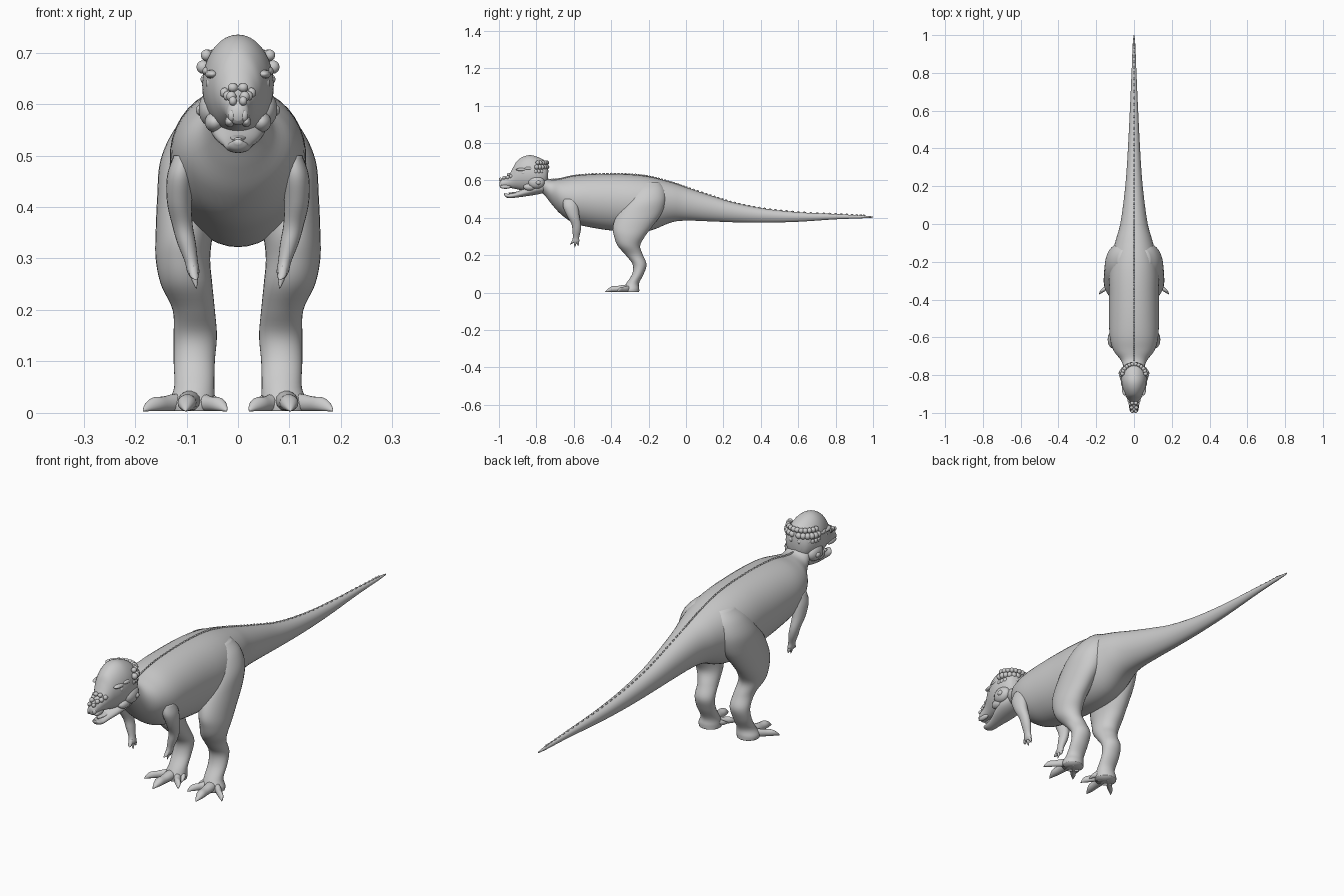
import bpy, bmesh, math
from mathutils import Vector, Matrix


def sample(st, steps):
    """Smooth Catmull-Rom interpolation through tuples."""
    P = [Vector(s) for s in st]
    out = []
    for i in range(len(P) - 1):
        a, b, c, d = P[max(i - 1, 0)], P[i], P[i + 1], P[min(i + 2, len(P) - 1)]
        for k in range(steps):
            t = k / steps
            out.append(0.5 * (2 * b + (c - a) * t + (2 * a - 5 * b + 4 * c - d) * t * t
                              + (3 * b - a - 3 * c + d) * t ** 3))
    return out + [P[-1]]


def finish(name, bm, mirror=False):
    bmesh.ops.recalc_face_normals(bm, faces=bm.faces)
    for f in bm.faces:
        f.smooth = True
    me = bpy.data.meshes.new(name)
    bm.to_mesh(me)
    bm.free()
    ob = bpy.data.objects.new(name, me)
    bpy.context.collection.objects.link(ob)
    if mirror:
        ob.modifiers.new("Mirror", 'MIRROR').use_clip = False
    return ob


def loft(bm, st, axis, n=28, steps=5, egg=0.0):
    """Elliptical rings; station = (position along axis, centre a, centre b, radius a, radius b)."""
    rings = []
    for t, a, b, ra, rb in sample(st, steps):
        ra, rb = max(ra, .0008), max(rb, .0008)
        ring = []
        for k in range(n):
            u = math.tau * k / n
            p = a + ra * math.cos(u) * (1 + egg * math.sin(u))
            q = b + rb * math.sin(u)
            ring.append(bm.verts.new((p, t, q) if axis == 'Y' else (p, q, t)))
        rings.append(ring)
    for r, s in zip(rings, rings[1:]):
        for k in range(n):
            bm.faces.new((r[k], r[(k + 1) % n], s[(k + 1) % n], s[k]))
    bm.faces.new(rings[0])
    bm.faces.new(rings[-1])


def lofted(name, st, axis, mirror=False, **kw):
    bm = bmesh.new()
    loft(bm, st, axis, **kw)
    return finish(name, bm, mirror)


def balls(name, items, mirror=True):
    """Ellipsoids: (x, y, z, rx, ry, rz)."""
    bm = bmesh.new()
    for x, y, z, rx, ry, rz in items:
        m = Matrix.Translation((x, y, z)) @ Matrix.Diagonal((rx, ry, rz, 1))
        bmesh.ops.create_uvsphere(bm, u_segments=14, v_segments=9, radius=1, matrix=m)
    return finish(name, bm, mirror)


# Body, neck and tail: y, top z, bottom z, half width
outline = [(-.80, .66, .55, .045), (-.76, .625, .525, .054), (-.72, .603, .475, .07),
           (-.67, .608, .42, .108), (-.60, .624, .372, .128), (-.50, .633, .347, .132),
           (-.38, .635, .33, .132), (-.27, .63, .322, .132), (-.18, .617, .335, .122),
           (-.08, .59, .375, .095), (0, .563, .385, .073), (.13, .52, .381, .054),
           (.26, .48, .376, .041), (.42, .449, .374, .031), (.6, .43, .379, .022),
           (.8, .42, .392, .013), (.95, .412, .398, .007), (1, .407, .401, .002)]
lofted("body_and_tail", [(y, 0, (t + b) / 2, w, (t - b) / 2) for y, t, b, w in outline],
       'Y', n=40, egg=.06)

# Row of small scales along the spine
bm = bmesh.new()
for y, t, b, w in sample(outline[2:-1], 6):
    m = Matrix.Translation((0, y, t)) @ Matrix.Diagonal((.35, 1, .7, 1))
    bmesh.ops.create_icosphere(bm, subdivisions=1, radius=.009, matrix=m)
finish("spine_scales", bm)

# Skull with domed crown: y, top, bottom, half width
skull = [(-.737, .67, .60, .03), (-.75, .70, .57, .052), (-.785, .722, .547, .067),
         (-.83, .735, .54, .069), (-.87, .727, .545, .061), (-.905, .702, .553, .047),
         (-.925, .668, .557, .037), (-.945, .632, .56, .029), (-.97, .614, .56, .024),
         (-.988, .607, .56, .02), (-.997, .592, .568, .011)]
lofted("skull", [(y, 0, (t + b) / 2, w, (t - b) / 2) for y, t, b, w in skull], 'Y', n=36)

# Open lower jaw
lofted("lower_jaw", [(-.75, 0, .565, .045, .03), (-.80, 0, .557, .055, .033),
                     (-.85, 0, .541, .047, .025), (-.90, 0, .525, .031, .016),
                     (-.94, 0, .517, .024, .012), (-.962, 0, .52, .018, .01),
                     (-.972, 0, .527, .007, .005)], 'Y')
lofted("tongue", [(-.86, 0, .54, .02, .006), (-.92, 0, .533, .014, .005),
                  (-.95, 0, .532, .006, .003)], 'Y', n=12)

# Cheeks, brows, eyes and beak edge
balls("cheeks", [(.053, -.80, .59, .024, .045, .034), (.07, -.79, .588, .012, .014, .012),
                 (.045, -.835, .565, .02, .035, .02)])
balls("brow_ridges", [(.05, -.875, .658, .014, .034, .009), (.055, -.84, .664, .015, .025, .01)])
balls("eyes", [(.052, -.868, .64, .011, .014, .012)])
balls("beak_edges", [(.016, -.965, .566, .01, .03, .011), (.012, -.99, .578, .008, .008, .012)])

# Bony knobs around the back of the dome
knobs = []
for row, (z, r) in enumerate(((.695, .011), (.672, .013), (.648, .011))):
    for k in range(6):
        a = math.radians(8 + 15 * k + 5 * row)
        w = .062 + .006 * (row == 1)
        knobs.append((w * math.sin(a), -.80 + .058 * math.cos(a), z, r, r, r))
balls("crown_knobs", knobs)

# Knobs on the snout
balls("snout_knobs", [(.01, -.992, .606, .008, .009, .009), (.013, -.972, .615, .01, .01, .01),
                      (.019, -.953, .616, .01, .01, .01), (.01, -.948, .632, .01, .01, .009),
                      (.026, -.935, .622, .009, .01, .01)])

# Hind legs
lofted("hind_legs", [(.59, .055, -.19, .03, .05), (.55, .066, -.197, .058, .085),
                     (.49, .082, -.215, .069, .108), (.42, .095, -.25, .062, .118),
                     (.35, .104, -.287, .056, .104), (.30, .107, -.302, .053, .082),
                     (.25, .1, -.305, .05, .06), (.20, .086, -.276, .041, .046),
                     (.15, .083, -.248, .042, .037), (.10, .085, -.257, .04, .031),
                     (.05, .085, -.285, .039, .034), (.02, .09, -.293, .046, .043),
                     (.004, .09, -.293, .045, .043)], 'Z', mirror=True, n=32)

# Toes with pointed claws
bm = bmesh.new()
for tx, ty, r in ((.022, -.375, .019), (.102, -.432, .022), (.184, -.372, .019)):
    st = []
    for f, s in ((0, 1), (.3, 1), (.55, .85), (.75, .8), (.9, .45), (1, .05)):
        h = r * s * .9
        st.append((-.285 + (ty + .285) * f, .092 + (tx - .092) * f, .003 + h, r * s, h))
    loft(bm, st, 'Y', n=14, steps=4)
loft(bm, [(-.29, .06, .025, .014, .014), (-.31, .045, .02, .011, .011),
          (-.335, .036, .012, .002, .002)], 'Y', n=12)
finish("toes", bm, True)

# Arms
lofted("arms", [(.50, .105, -.62, .02, .035), (.46, .112, -.617, .026, .041),
                (.41, .114, -.603, .024, .033), (.365, .108, -.587, .02, .025),
                (.33, .1, -.585, .018, .022), (.295, .091, -.588, .013, .017),
                (.275, .087, -.59, .012, .02), (.265, .086, -.591, .008, .014)],
       'Z', mirror=True, n=20)

# Fingers
bm = bmesh.new()
for dy, tip in ((-.018, .258), (0, .242), (.014, .25)):
    loft(bm, [(.285, .088, -.59 + dy * .5, .009, .008), (.265, .085, -.592 + dy, .008, .007),
              (tip, .081, -.595 + dy * 1.3, .001, .001)], 'Z', n=10)
finish("fingers", bm, True)
